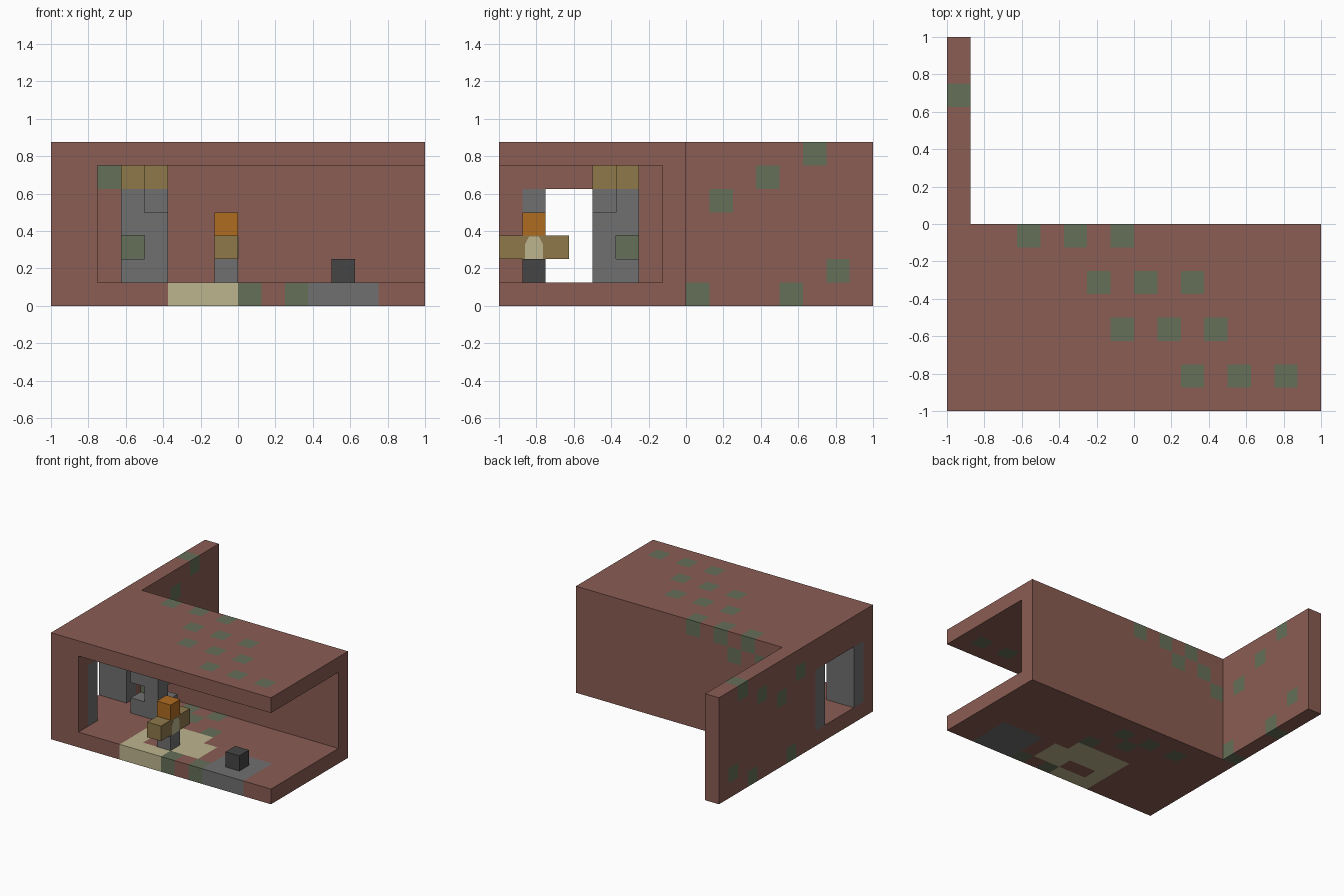
import bpy, bmesh
from math import radians
from itertools import product
from mathutils import Vector

if "Cube" in bpy.data.objects:
    bpy.data.objects.remove(bpy.data.objects["Cube"], do_unlink=True)

U = 0.125  # edge length of one block


def linear(c):
    c /= 255
    return c / 12.92 if c <= 0.04045 else ((c + 0.055) / 1.055) ** 2.4


def material(name, r, g, b):
    m = bpy.data.materials.new(name)
    m.use_nodes = True
    colour = (linear(r), linear(g), linear(b), 1)
    m.diffuse_color = colour
    m.node_tree.nodes["Principled BSDF"].inputs["Base Color"].default_value = colour
    return m


MATS = [
    material("brick", 138, 93, 83),
    material("moss", 101, 111, 88),
    material("stone", 112, 112, 112),
    material("straw", 142, 121, 75),
    material("cream", 189, 181, 141),
    material("orange", 175, 108, 33),
    material("charcoal", 69, 69, 69),
]
BRICK, MOSS, STONE, STRAW, CREAM, ORANGE, CHARCOAL = range(7)

blocks = {}  # block position -> (part name, material index)


def fill(part, xs, ys, zs, mat):
    """Fill a box of blocks, given as (first, end) spans."""
    for cell in product(range(*xs), range(*ys), range(*zs)):
        blocks[cell] = (part, mat)


def carve(xs, ys, zs):
    for cell in product(range(*xs), range(*ys), range(*zs)):
        blocks.pop(cell, None)


def paint(cells, mat):
    for c in cells:
        blocks[c] = (blocks[c][0], mat)


# Building shell, open at the front and the left side
fill("floor", (0, 16), (0, 8), (0, 1), BRICK)
fill("roof", (0, 16), (0, 8), (6, 7), BRICK)
fill("back_wall", (2, 16), (7, 8), (1, 6), BRICK)
fill("side_wall", (0, 2), (0, 8), (1, 6), BRICK)
fill("yard_wall", (0, 1), (8, 16), (0, 7), BRICK)

# Doorway with stone jambs
carve((0, 2), (2, 5), (1, 5))
for j in (1, 5):
    fill("door_jamb", (0, 2), (j, j + 1), (1, 5), STONE)

# Rug and hearth set into the floor
paint([(i, j, 0) for i in range(5, 9) for j in range(4)], CREAM)
paint([(9, j, 0) for j in (1, 2)], CREAM)
paint([(i, 1, 0) for i in (6, 7)], BRICK)
paint([(i, j, 0) for i in range(11, 14) for j in range(3)], STONE)

# Moss patches: roof rows, walls and floor
for start, j in ((3, 7), (6, 5), (7, 3), (10, 1)):
    paint([(start + step, j, 6) for step in (0, 2, 4)], MOSS)
paint([(2, 7, 5), (4, 7, 5), (1, 7, 4), (0, 7, 5)], MOSS)
paint([(0, j, k) for j, k in ((8, 0), (9, 4), (11, 5), (12, 0), (13, 6), (14, 1))], MOSS)
paint([(i, j, 0) for i, j in ((8, 0), (10, 0), (8, 4), (7, 6), (6, 5), (5, 6), (3, 6))], MOSS)

# Stone chimney with straw top, corner notch and two niches
fill("chimney", (3, 5), (4, 6), (1, 5), STONE)
fill("chimney", (3, 5), (4, 6), (5, 6), STRAW)
carve((4, 5), (4, 5), (4, 6))
carve((3, 4), (4, 5), (2, 3))
carve((4, 5), (5, 6), (2, 3))
paint([(3, 5, 2)], MOSS)

# Figure and pot
fill("figure_legs", (7, 8), (1, 2), (1, 2), STONE)
fill("figure_torso_and_arms", (7, 8), (0, 3), (2, 3), STRAW)
fill("figure_head", (7, 8), (1, 2), (3, 4), ORANGE)
fill("pot", (12, 13), (1, 2), (1, 2), CHARCOAL)


def finish(name, bm, mats):
    mesh = bpy.data.meshes.new(name)
    bm.to_mesh(mesh)
    bm.free()
    for m in mats:
        mesh.materials.append(m)
    ob = bpy.data.objects.new(name, mesh)
    bpy.context.collection.objects.link(ob)


def build(part):
    """Make the exposed faces of a part, merging flat areas of one colour."""
    bm = bmesh.new()
    for cell, (owner, mat) in blocks.items():
        if owner != part:
            continue
        for axis, side in product(range(3), (0, 1)):
            near = list(cell)
            near[axis] += 1 if side else -1
            if tuple(near) in blocks:
                continue
            quad = []
            for u, v in ((0, 0), (1, 0), (1, 1), (0, 1)):
                p = Vector(cell)
                p[axis] += side
                p[(axis + 1) % 3] += u
                p[(axis + 2) % 3] += v
                quad.append(bm.verts.new(p * U - Vector((1, 1, 0))))
            face = bm.faces.new(quad if side else quad[::-1])
            face.material_index = mat
    bmesh.ops.remove_doubles(bm, verts=bm.verts, dist=0.001)
    bmesh.ops.dissolve_limit(bm, angle_limit=radians(1), verts=bm.verts,
                             edges=bm.edges, delimit={'MATERIAL'})
    bmesh.ops.triangulate(bm, faces=[f for f in bm.faces if len(f.verts) > 4])
    finish(part, bm, MATS)


for part in sorted({owner for owner, _ in blocks.values()}):
    build(part)

# Beard plate on the figure's chest
bm = bmesh.new()
outline = [(-0.86, 0.25), (-0.765, 0.25), (-0.765, 0.33), (-0.785, 0.37),
           (-0.84, 0.37), (-0.86, 0.33)]
face = bm.faces.new([bm.verts.new((0.004, y, z)) for y, z in outline])
solid = bmesh.ops.extrude_face_region(bm, geom=[face])
for v in solid["geom"]:
    if isinstance(v, bmesh.types.BMVert):
        v.co.x -= 0.006
bmesh.ops.recalc_face_normals(bm, faces=bm.faces)
finish("figure_beard", bm, [MATS[CREAM]])
